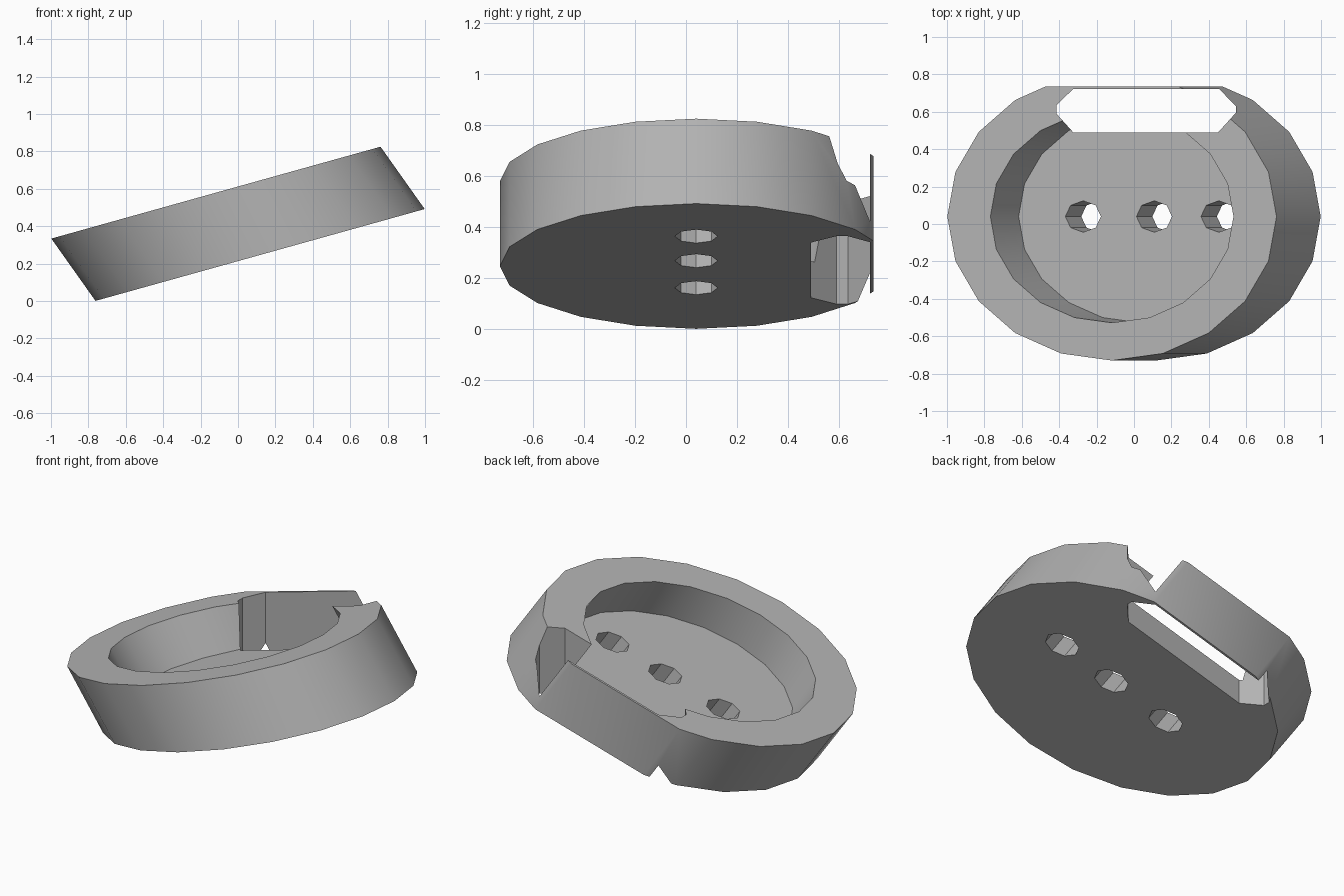
import bpy, bmesh, math
from mathutils import Vector

if "Cube" in bpy.data.objects:
    bpy.data.objects.remove(bpy.data.objects["Cube"])

BASE = Vector((0.118, 0.04, 0.246))      # centre of the tilted underside
LEAN = Vector((-0.236, 0, 0.333))        # underside to rim
SLOPE = 0.279

grey = bpy.data.materials.new("plain grey")
grey.use_nodes = True
grey.diffuse_color = (0.45, 0.45, 0.45, 1)
grey.node_tree.nodes["Principled BSDF"].inputs["Base Color"].default_value = grey.diffuse_color


def loft(name, low, high):
    """Solid prism between two matching rings of points."""
    bm = bmesh.new()
    a = [bm.verts.new(p) for p in low]
    b = [bm.verts.new(p) for p in high]
    bm.faces.new(a[::-1])
    bm.faces.new(b)
    for i in range(len(a)):
        j = (i + 1) % len(a)
        bm.faces.new((a[i], a[j], b[j], b[i]))
    bmesh.ops.recalc_face_normals(bm, faces=bm.faces)
    mesh = bpy.data.meshes.new(name)
    bm.to_mesh(mesh)
    bm.free()
    mesh.materials.append(grey)
    obj = bpy.data.objects.new(name, mesh)
    bpy.context.collection.objects.link(obj)
    return obj


def leaning_disc(name, rx, ry, start, end, sides, offset=0):
    """Elliptic prism on the tilted plane, following the lean."""
    def ring(t):
        points = []
        for i in range(sides):
            a = math.tau * i / sides
            x = offset + rx * math.cos(a)
            points.append(BASE + LEAN * t + Vector((x, ry * math.sin(a), x * SLOPE)))
        return points
    return loft(name, ring(start), ring(end))


def upright(name, outline):
    return loft(name, [(x, y, -1) for x, y in outline], [(x, y, 2) for x, y in outline])


# Body of the dish
dish = leaning_disc("dish", 0.88, 0.77, 0, 1, 20)

# Recess, drain holes, rear slot and flattened back
cutters = [leaning_disc("recess_cutter", 0.65, 0.568, 0.36, 1.3, 20)]
for x in (-0.305, 0.075, 0.42):
    cutters.append(leaning_disc("hole_cutter", 0.095, 0.084, -0.3, 0.6, 8, x))
cutters.append(upright("slot_cutter", [
    (-0.325, 0.49), (0.45, 0.49), (0.545, 0.595), (0.545, 0.63),
    (0.455, 0.722), (-0.325, 0.722), (-0.415, 0.635), (-0.415, 0.59)]))
cutters.append(upright("back_cutter", [(-2, 0.735), (2, 0.735), (2, 2), (-2, 2)]))

bpy.ops.object.select_all(action='DESELECT')
bpy.context.view_layer.objects.active = dish
dish.select_set(True)
for cutter in cutters:
    cutter.hide_render = True
    mod = dish.modifiers.new("cut", 'BOOLEAN')
    mod.operation = 'DIFFERENCE'
    mod.solver = 'EXACT'
    mod.object = cutter
    bpy.ops.object.modifier_apply(modifier=mod.name)
    bpy.data.objects.remove(cutter)

bpy.ops.object.shade_smooth_by_angle(angle=math.radians(30))
